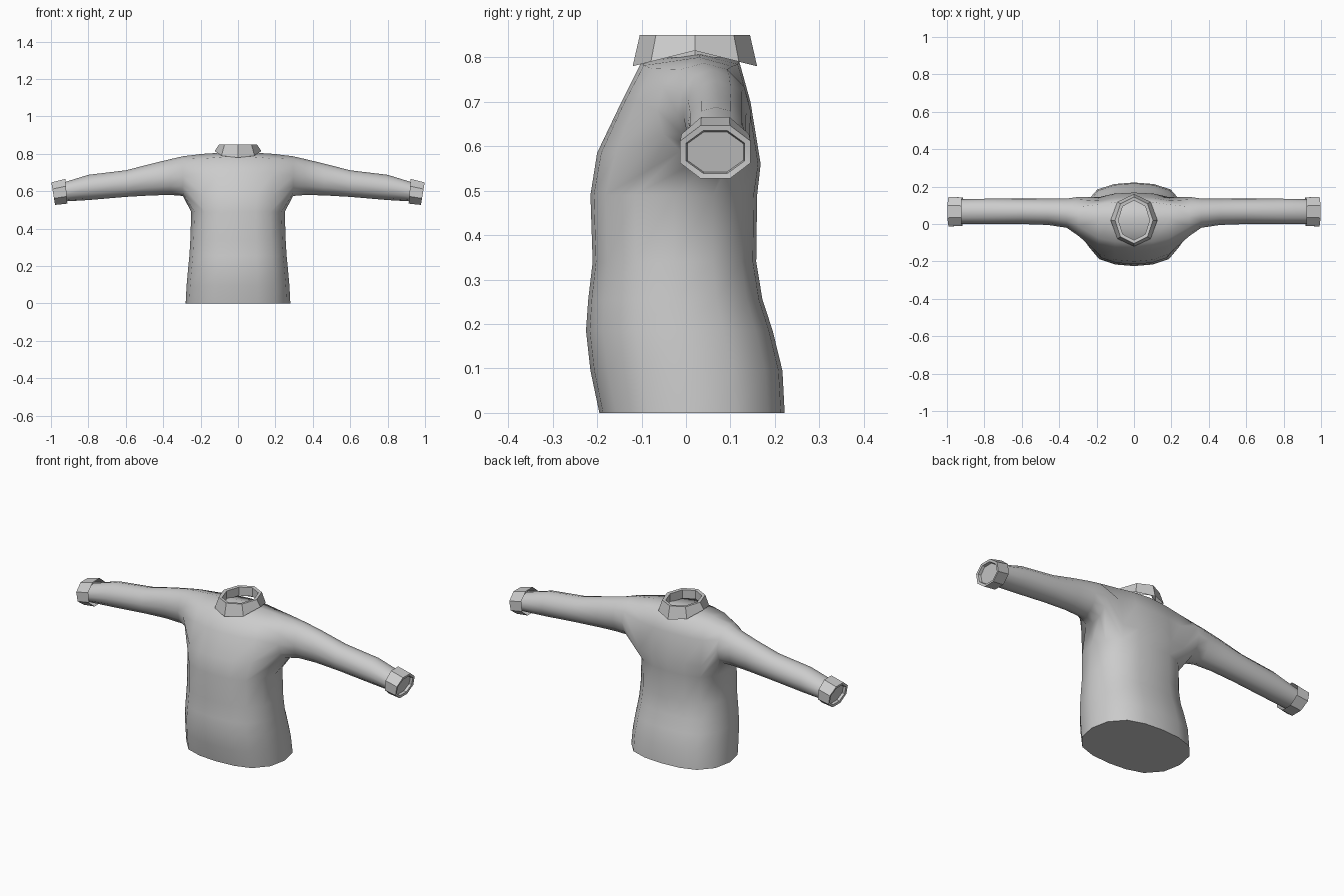
import bpy, bmesh
from math import sin, cos, pi, radians

if "Cube" in bpy.data.objects:
    bpy.data.objects.remove(bpy.data.objects["Cube"])


def finish(bm, name, angle):
    bmesh.ops.recalc_face_normals(bm, faces=bm.faces)
    mesh = bpy.data.meshes.new(name)
    bm.to_mesh(mesh)
    bm.free()
    ob = bpy.data.objects.new(name, mesh)
    bpy.context.collection.objects.link(ob)
    bpy.ops.object.select_all(action='DESELECT')
    bpy.context.view_layer.objects.active = ob
    ob.select_set(True)
    bpy.ops.object.shade_smooth_by_angle(angle=radians(angle))
    return ob


def bridge(bm, a, b, closed=True):
    n = len(a)
    for i in range(n if closed else n - 1):
        j = (i + 1) % n
        bm.faces.new((a[i], a[j], b[j], b[i]))


# Sweater body: torso rings, shoulder panels and sleeves in one skin
bm = bmesh.new()
COLS = [(-0.70, 0.82), (-0.38, 0.96), (0, 1), (0.38, 0.96), (0.70, 0.82)]
SIDE = [(0.93, -0.47), (1, 0), (0.93, 0.47)]


def torso_ring(z, w, front, back):
    c, d = (front + back) / 2, (back - front) / 2
    pts = [(x * w, c - d * f) for x, f in COLS]
    pts += [(x * w, c + d * y) for x, y in SIDE]
    pts += [(-x * w, c + d * f) for x, f in COLS]
    pts += [(-x * w, c - d * y) for x, y in SIDE]
    return [bm.verts.new((x, y, z)) for x, y in pts]


torso = [  # height, half width, front y, back y
    (0, 0.28, -0.195, 0.222), (0.095, 0.275, -0.215, 0.217),
    (0.185, 0.267, -0.225, 0.195), (0.255, 0.26, -0.22, 0.172),
    (0.34, 0.255, -0.21, 0.158), (0.49, 0.25, -0.215, 0.16)]
rings = [torso_ring(*t) for t in torso]
bm.faces.new(rings[0])
for a, b in zip(rings, rings[1:]):
    bridge(bm, a, b)
chest = rings[-1]

# Panels run up the front, over the shoulders and down the back
panels = [  # y, height, drop at the shoulder edge
    (-0.20, 0.585, 0), (-0.145, 0.70, 0), (-0.10, 0.79, 0.015),
    (0.03, 0.812, 0.012),
    (0.12, 0.79, 0.01), (0.145, 0.70, 0), (0.168, 0.56, 0)]
rows = [chest[0:5]]
for y, z, drop in panels:
    rows.append([bm.verts.new((x * 0.27, 0.03 + (y - 0.03) * f,
                               z - drop * abs(x) / 0.7)) for x, f in COLS])
rows.append(chest[8:13][::-1])
for a, b in zip(rows, rows[1:]):
    bridge(bm, a, b, closed=False)

# Sleeves grow from the armhole loops
sleeve = [  # x, y min, y max, z min, z max
    (0.295, -0.065, 0.145, 0.575, 0.787), (0.36, -0.02, 0.136, 0.58, 0.772),
    (0.46, -0.005, 0.135, 0.578, 0.748), (0.60, 0, 0.135, 0.57, 0.712),
    (0.80, 0, 0.135, 0.553, 0.688), (0.94, 0, 0.132, 0.545, 0.645)]
for s, col, under in ((1, 4, (5, 6, 7)), (-1, 0, (15, 14, 13))):
    loop = [chest[i] for i in under] + [r[col] for r in reversed(rows)]
    for x, y0, y1, z0, z1 in sleeve:
        new = []
        for i in range(12):
            a = radians(-120 + 30 * i)
            new.append(bm.verts.new((s * x, (y0 + y1) / 2 + (y1 - y0) / 2 * cos(a),
                                     (z0 + z1) / 2 + (z1 - z0) / 2 * sin(a))))
        bridge(bm, loop, new)
        loop = new
    bm.faces.new(loop)
finish(bm, "sweater_body", 65)


# Faceted bands: eight-sided loops lofted in order
def band(name, loops, cap):
    bm = bmesh.new()
    made = [[bm.verts.new(p) for p in pts] for pts in loops]
    for a, b in zip(made, made[1:]):
        bridge(bm, a, b)
    if cap:
        bm.faces.new(made[-1])
    return finish(bm, name, 25)


def collar_loop(rx, ry, z, dip=0.0):
    return [(rx * cos(k * pi / 4), 0.02 + ry * sin(k * pi / 4),
             z - dip * abs(sin(k * pi / 4))) for k in range(8)]


band("collar", [collar_loop(0.125, 0.14, 0.815, 0.035),
                collar_loop(0.102, 0.124, 0.85),
                collar_loop(0.084, 0.106, 0.848),
                collar_loop(0.084, 0.106, 0.80)], False)


def cuff_loop(s, x, lean, ry, rz, cz):
    r = 1 / cos(pi / 8)
    return [(s * (x + lean * sin(a)), 0.066 + ry * r * cos(a), cz + rz * r * sin(a))
            for a in [pi / 8 + k * pi / 4 for k in range(8)]]


for s, side in ((1, "right"), (-1, "left")):
    band(side + "_cuff", [cuff_loop(s, 0.918, 0.006, 0.076, 0.066, 0.600),
                          cuff_loop(s, 0.988, 0.011, 0.079, 0.060, 0.587),
                          cuff_loop(s, 0.986, 0.011, 0.066, 0.048, 0.587),
                          cuff_loop(s, 0.972, 0.011, 0.063, 0.045, 0.587)], True)
